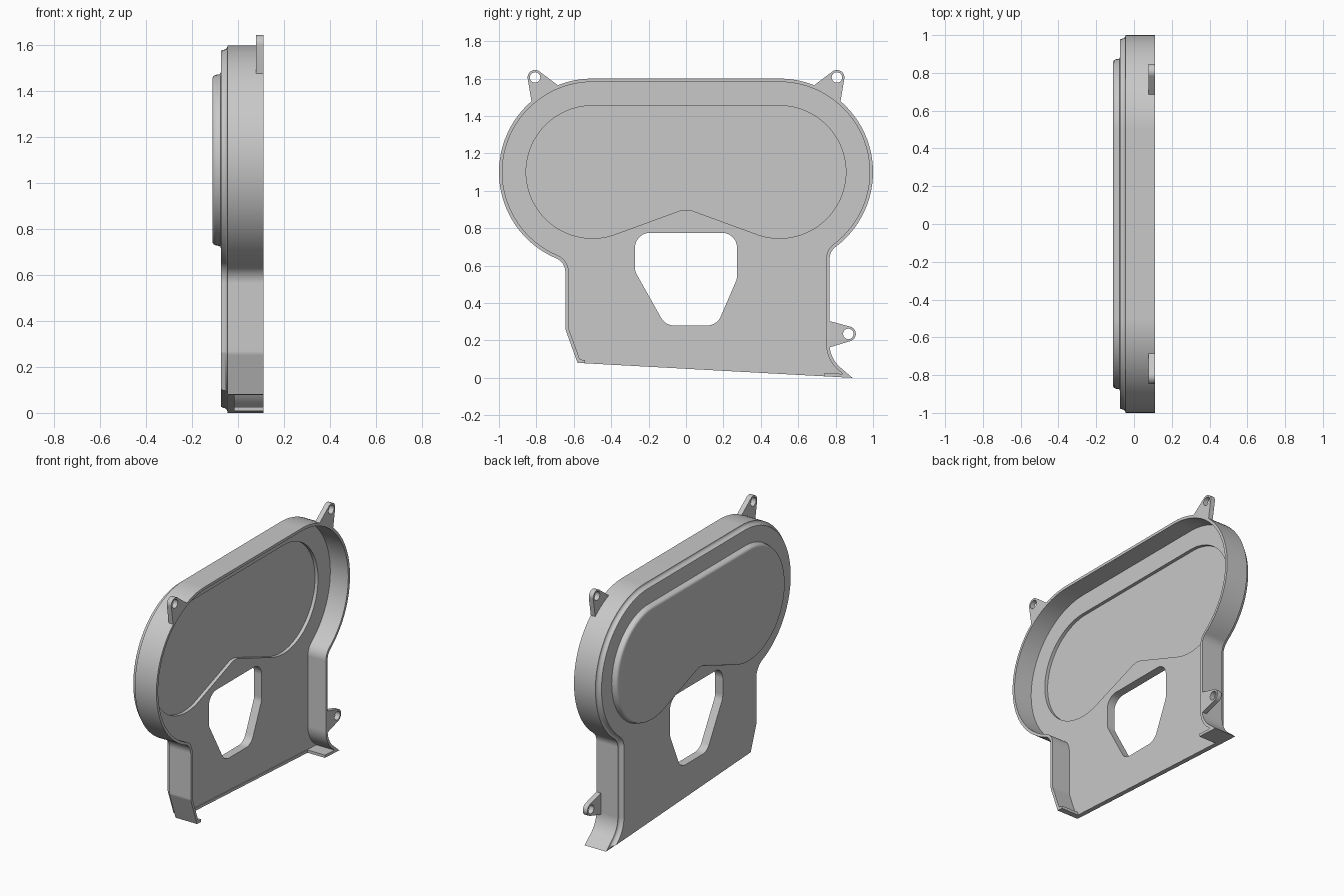
import bpy, bmesh, math
from mathutils import Vector

cube = bpy.data.objects.get("Cube")
if cube:
    bpy.data.objects.remove(cube, do_unlink=True)

grey = bpy.data.materials.new("plain_grey")
grey.use_nodes = True
grey.diffuse_color = (0.58, 0.58, 0.58, 1)
grey.node_tree.nodes["Principled BSDF"].inputs["Base Color"].default_value = (0.58, 0.58, 0.58, 1)


def rounded(corners):
    """Counter-clockwise (y, z, radius) corners to a filleted outline."""
    pts = []
    n = len(corners)
    for i, (y, z, r) in enumerate(corners):
        p = Vector((y, z))
        a = (Vector(corners[i - 1][:2]) - p).normalized()
        b = (Vector(corners[(i + 1) % n][:2]) - p).normalized()
        if r == 0:
            new = [p]
        else:
            half = a.angle(b) / 2
            centre = p + (a + b).normalized() * (r / math.sin(half))
            start = p + a * (r / math.tan(half)) - centre
            end = p + b * (r / math.tan(half)) - centre
            sweep = math.atan2(start.x * end.y - start.y * end.x, start.dot(end))
            steps = max(4, round(abs(sweep) / math.radians(4)))
            new = []
            for k in range(steps + 1):
                t = sweep * k / steps
                c, s = math.cos(t), math.sin(t)
                new.append(centre + Vector((start.x * c - start.y * s, start.x * s + start.y * c)))
        for q in new:
            if not pts or (q - pts[-1]).length > 0.002:
                pts.append(q)
    if (pts[0] - pts[-1]).length < 0.002:
        pts.pop()
    return pts


def inset(pts, d):
    """Move an outline inwards by d, keeping mitred corners."""
    out = []
    for i, p in enumerate(pts):
        e1 = (p - pts[i - 1]).normalized()
        e2 = (pts[(i + 1) % len(pts)] - p).normalized()
        n1, n2 = Vector((-e1.y, e1.x)), Vector((-e2.y, e2.x))
        out.append(p + (n1 + n2) * (d / (1 + n1.dot(n2))))
    return out


def loft(bm, pts, levels):
    """Join rings given as (inset, x); return the first and last ring's edges."""
    rings = [[bm.verts.new((x, p.x, p.y)) for p in inset(pts, d)] for d, x in levels]
    n = len(pts)
    for lo, hi in zip(rings, rings[1:]):
        for i in range(n):
            j = (i + 1) % n
            bm.faces.new((lo[i], lo[j], hi[j], hi[i]))
    return [[bm.edges.get((r[i], r[(i + 1) % n])) for i in range(n)] for r in (rings[0], rings[-1])]


def fill(bm, *loops):
    bmesh.ops.triangle_fill(bm, use_beauty=True, edges=[e for loop in loops for e in loop])


def finish(bm, name):
    bmesh.ops.recalc_face_normals(bm, faces=bm.faces)
    mesh = bpy.data.meshes.new(name)
    bm.to_mesh(mesh)
    bm.free()
    mesh.materials.append(grey)
    obj = bpy.data.objects.new(name, mesh)
    bpy.context.collection.objects.link(obj)
    return obj


def activate(obj):
    bpy.ops.object.select_all(action='DESELECT')
    obj.select_set(True)
    bpy.context.view_layer.objects.active = obj


# Outlines of the shell, the raised panel and the window
body = rounded([(1, 1.6, .5), (-1, 1.6, .5), (-1, .775, .5), (-.645, .617, .08),
                (-.645, .26, .05), (-.58, .08, 0), (.89, 0, 0), (.768, .105, .16),
                (.768, .676, .08), (1, .851, .5)])
panel = rounded([(.855, 1.455, .355), (-.855, 1.455, .355), (-.855, .593, .355),
                 (0, .906, .12), (.855, .593, .355)])
window = rounded([(.273, .775, .08), (-.273, .775, .08), (-.273, .57, .08),
                  (-.11, .28, .08), (.165, .28, .08), (.273, .53, .08)])

# Shell: thick plate with stepped rim, thin side wall, shallow raised panel and window
bm = bmesh.new()
body_out, body_in = loft(bm, body, [(.029, -.075), (.023, -.073), (.02, -.068), (.018, -.058),
                                    (.013, -.05), (.006, -.046), (0, -.045), (0, .11),
                                    (.018, .11), (.018, -.02)])
panel_out, panel_top = loft(bm, panel, [(-.028, -.075), (-.022, -.077), (-.019, -.082), (-.017, -.096),
                                        (-.013, -.105), (-.006, -.11), (.003, -.112)])
panel_in, panel_floor = loft(bm, panel, [(0, -.02), (0, -.042)])
window_out, window_in = loft(bm, window, [(0, -.075), (0, -.02)])
fill(bm, body_out, panel_out, window_out)
fill(bm, body_in, panel_in, window_in)
fill(bm, panel_top)
fill(bm, panel_floor)
shell = finish(bm, "cover_shell")

# Notch in the bottom wall, leaving a low lip and two feet
bm = bmesh.new()
notch = [Vector(p) for p in ((-.54, -.1), (.74, -.1), (.74, .1), (-.54, .14))]
near_end, far_end = loft(bm, notch, [(0, -.015), (0, .2)])
fill(bm, near_end)
fill(bm, far_end)
cutter = finish(bm, "notch_cutter")
cutter.hide_render = True
activate(shell)
mod = shell.modifiers.new("notch", 'BOOLEAN')
mod.operation = 'DIFFERENCE'
mod.solver = 'EXACT'
mod.object = cutter
bpy.ops.object.modifier_apply(modifier=mod.name)
bpy.data.objects.remove(cutter, do_unlink=True)
bpy.ops.object.shade_smooth_by_angle(angle=math.radians(35))
shell.modifiers.new("flat_caps", 'WEIGHTED_NORMAL').keep_sharp = True


# Mounting lugs: tapered tabs with a bolt hole
def lug(name, centre, first, last, side=1, r=.04):
    c = Vector(centre)
    a, b = Vector(first) - c, Vector(last) - c
    start = math.atan2(a.y, a.x) + math.acos(r / a.length)
    end = math.atan2(b.y, b.x) - math.acos(r / b.length)
    sweep = (end - start) % math.tau
    arc = [start + sweep * k / 16 for k in range(17)]
    outline = [c + a] + [c + Vector((math.cos(t), math.sin(t))) * r for t in arc] + [c + b]
    hole = [c + Vector((math.cos(t), math.sin(t))) * .028 for t in (math.tau * k / 32 for k in range(32))]
    bm = bmesh.new()
    ends = [loft(bm, [Vector((p.x * side, p.y)) for p in pts], [(0, .078), (0, .11)])
            for pts in (outline, hole)]
    for k in range(2):
        fill(bm, ends[0][k], ends[1][k])
    activate(finish(bm, name))
    bpy.ops.object.shade_smooth_by_angle(angle=math.radians(35))


for name, side in (("rear_top_lug", 1), ("front_top_lug", -1)):
    lug(name, (.807, 1.606), (.826, 1.478), (.68, 1.56), side)
lug("lower_lug", (.868, .235), (.758, .16), (.758, .306))
